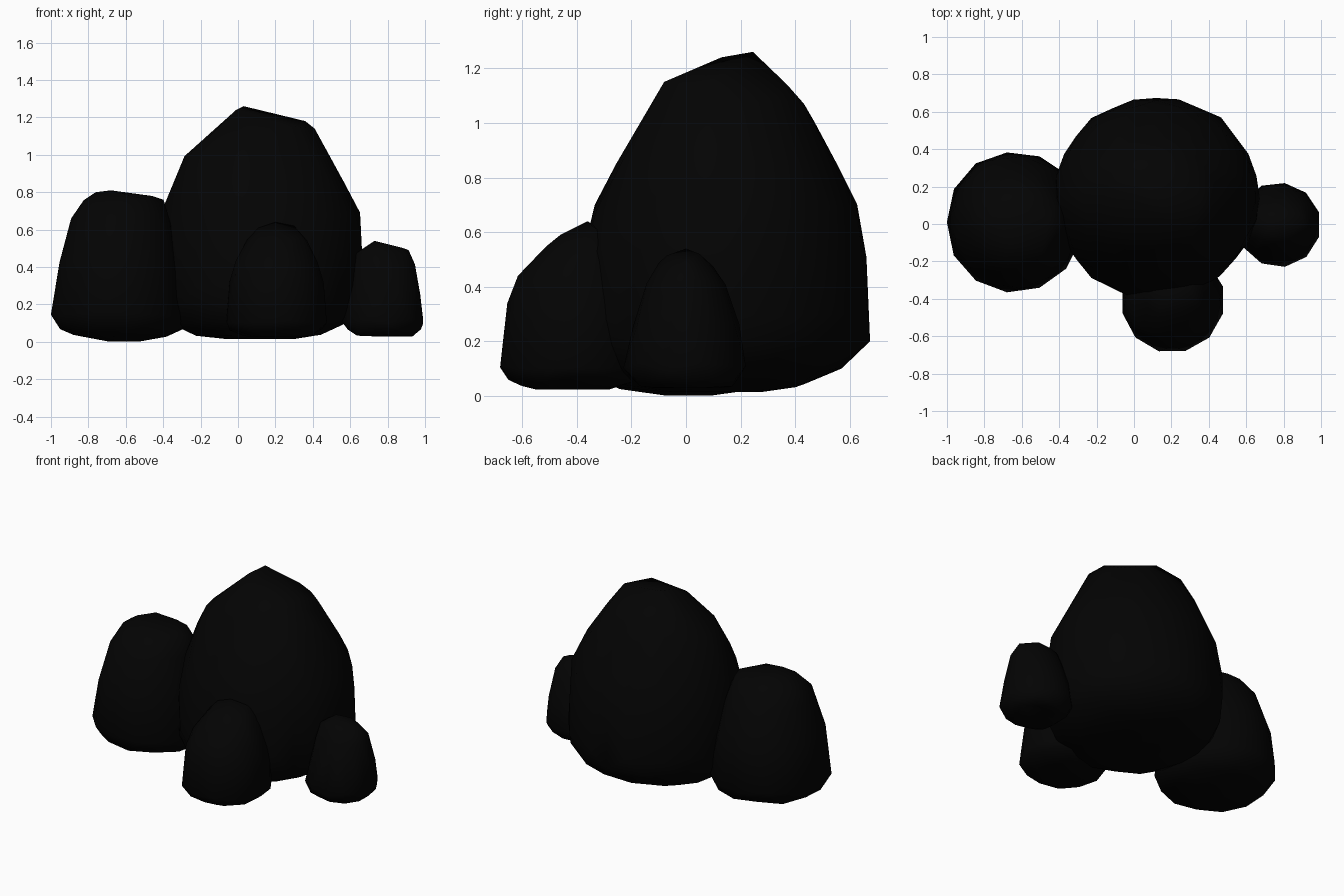
import bpy, bmesh, math, random

random.seed(4)

# near-black stone
stone = bpy.data.materials.new("dark_stone")
stone.diffuse_color = (0.001, 0.001, 0.001, 1)


def boulder(name, rings, peaks, sides, rough=0.012):
    """Convex rock wrapped around oval rings (z, x0, x1, y0, y1) and crest points."""
    bm = bmesh.new()
    for i, (z, x0, x1, y0, y1) in enumerate(rings):
        cx, cy, rx, ry = (x0 + x1) / 2, (y0 + y1) / 2, (x1 - x0) / 2, (y1 - y0) / 2
        for k in range(sides):
            a = 2 * math.pi * (k + 0.5 * (i % 2)) / sides
            s = 1.007 + random.uniform(-rough, rough)
            bm.verts.new((cx + rx * s * math.cos(a), cy + ry * s * math.sin(a),
                          z + (random.uniform(-rough, rough) if i else 0)))
    for p in peaks:
        bm.verts.new(p)
    bmesh.ops.convex_hull(bm, input=bm.verts[:])
    bmesh.ops.delete(bm, geom=[v for v in bm.verts if not v.link_faces], context='VERTS')
    bmesh.ops.recalc_face_normals(bm, faces=bm.faces[:])
    mesh = bpy.data.meshes.new(name)
    bm.to_mesh(mesh)
    bm.free()
    mesh.materials.append(stone)
    ob = bpy.data.objects.new(name, mesh)
    bpy.context.collection.objects.link(ob)
    bpy.ops.object.select_all(action='DESELECT')
    ob.select_set(True)
    bpy.context.view_layer.objects.active = ob
    bpy.ops.object.shade_smooth_by_angle(angle=math.radians(60))


# tall central rock with a sloping crest
boulder("main_boulder", [
    (0.015, -0.06, 0.30, -0.08, 0.28),
    (0.04, -0.23, 0.45, -0.26, 0.43),
    (0.10, -0.35, 0.57, -0.35, 0.58),
    (0.19, -0.41, 0.645, -0.39, 0.665),
    (0.30, -0.43, 0.665, -0.40, 0.68),
    (0.50, -0.42, 0.66, -0.38, 0.66),
    (0.69, -0.40, 0.645, -0.34, 0.63),
    (0.85, -0.35, 0.57, -0.25, 0.55),
    (1.00, -0.28, 0.475, -0.17, 0.475),
    (1.08, -0.18, 0.43, -0.11, 0.43),
], [(0.03, 0.245, 1.26), (-0.01, 0.13, 1.24), (0.36, 0.15, 1.18),
    (0.31, -0.08, 1.15), (0.05, -0.08, 1.13), (-0.06, 0.37, 1.14),
    (0.20, 0.37, 1.14), (0.41, 0.06, 1.14)], 14)

# left rock
boulder("left_boulder", [
    (0.003, -0.70, -0.52, -0.08, 0.10),
    (0.035, -0.88, -0.38, -0.24, 0.26),
    (0.07, -0.96, -0.30, -0.32, 0.34),
    (0.15, -1.00, -0.27, -0.365, 0.385),
    (0.42, -0.96, -0.31, -0.345, 0.36),
    (0.66, -0.89, -0.36, -0.265, 0.27),
    (0.75, -0.83, -0.40, -0.18, 0.19),
], [(-0.76, 0.02, 0.80), (-0.68, 0.10, 0.81), (-0.65, -0.10, 0.80),
    (-0.46, 0.02, 0.78), (-0.55, 0.12, 0.79)], 13)

# small front rock
boulder("front_boulder", [
    (0.025, 0.06, 0.34, -0.55, -0.28),
    (0.04, 0.01, 0.40, -0.61, -0.22),
    (0.065, -0.04, 0.45, -0.65, -0.16),
    (0.11, -0.07, 0.48, -0.685, -0.13),
    (0.33, -0.045, 0.455, -0.655, -0.15),
    (0.43, -0.02, 0.43, -0.62, -0.18),
    (0.55, 0.05, 0.37, -0.51, -0.22),
], [(0.20, -0.36, 0.64), (0.30, -0.34, 0.62), (0.11, -0.37, 0.61),
    (0.21, -0.46, 0.59)], 12)

# small right rock
boulder("right_boulder", [
    (0.03, 0.67, 0.89, -0.12, 0.12),
    (0.04, 0.61, 0.94, -0.17, 0.17),
    (0.065, 0.58, 0.975, -0.205, 0.20),
    (0.11, 0.555, 0.995, -0.228, 0.222),
    (0.26, 0.58, 0.975, -0.195, 0.195),
    (0.41, 0.61, 0.95, -0.145, 0.145),
    (0.48, 0.63, 0.91, -0.10, 0.10),
], [(0.73, 0.0, 0.54), (0.80, 0.05, 0.52), (0.87, -0.02, 0.505),
    (0.76, -0.07, 0.515)], 11)
